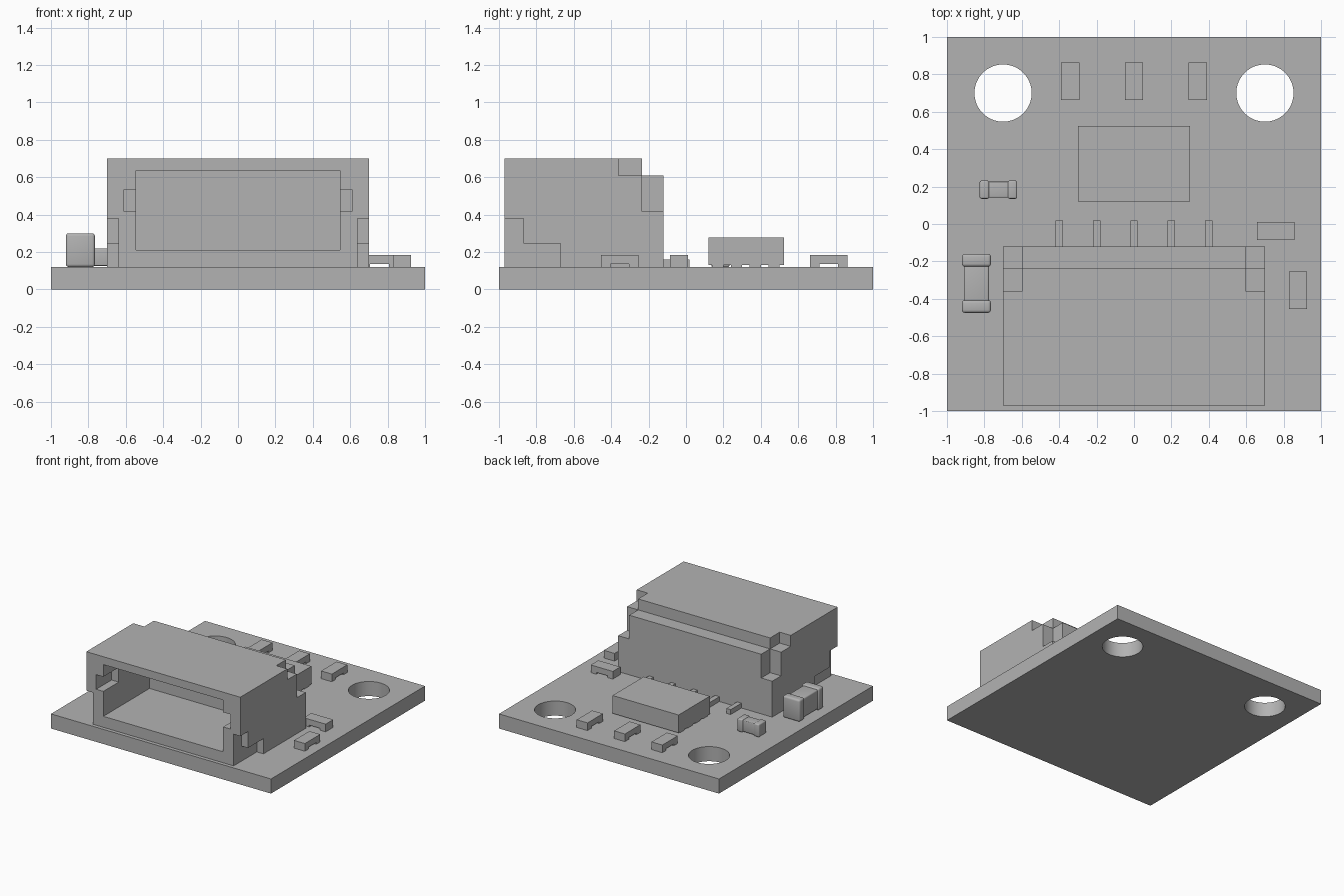
import bpy
import math

cube = bpy.data.objects.get("Cube")
if cube:
    bpy.data.objects.remove(cube, do_unlink=True)

grey = bpy.data.materials.new("plain_grey")
grey.use_nodes = True
colour = (0.45, 0.45, 0.45, 1)
grey.diffuse_color = colour
grey.node_tree.nodes["Principled BSDF"].inputs["Base Color"].default_value = colour

BOARD_TOP = 0.12


def box(name, x, y, z):
    """Box from (low, high) ranges along each axis."""
    verts = [(a, b, c) for a in x for b in y for c in z]
    faces = [(0, 1, 3, 2), (4, 6, 7, 5), (0, 4, 5, 1),
             (2, 3, 7, 6), (0, 2, 6, 4), (1, 5, 7, 3)]
    mesh = bpy.data.meshes.new(name)
    mesh.from_pydata(verts, [], faces)
    mesh.materials.append(grey)
    obj = bpy.data.objects.new(name, mesh)
    bpy.context.collection.objects.link(obj)
    return obj


def activate(obj):
    bpy.ops.object.select_all(action='DESELECT')
    obj.select_set(True)
    bpy.context.view_layer.objects.active = obj


def cut(obj, cutter):
    """Subtract a cutter and throw it away."""
    mod = obj.modifiers.new("cut", 'BOOLEAN')
    mod.operation, mod.solver, mod.object = 'DIFFERENCE', 'EXACT', cutter
    activate(obj)
    bpy.ops.object.modifier_apply(modifier=mod.name)
    bpy.data.objects.remove(cutter, do_unlink=True)


def mirrored(x, side):
    return tuple(sorted(side * v for v in x))


# Circuit board with two mounting holes
board = box("circuit_board", (-1, 1), (-1, 1), (0, BOARD_TOP))
for side in (-1, 1):
    bpy.ops.mesh.primitive_cylinder_add(vertices=64, radius=0.153, depth=1,
                                        location=(side * 0.7, 0.7, 0))
    drill = bpy.context.object
    drill.data.materials.append(grey)
    cut(board, drill)
activate(board)
bpy.ops.object.shade_smooth_by_angle(angle=math.radians(30))

# Connector shell: socket cavity, rear step, then mirrored notches
shell = box("connector_shell", (-0.7, 0.7), (-0.97, -0.12), (BOARD_TOP, 0.70))
cut(shell, box("cutter", (-0.545, 0.545), (-1.2, -0.37), (0.21, 0.635)))
cut(shell, box("cutter", (-1, 1), (-0.235, 0.1), (0.61, 1)))
notches = [
    ((0.5, 0.61), (-1.2, -0.77), (0.415, 0.535)),   # key slot beside the socket
    ((0.60, 1), (-0.36, 0.1), (0.61, 1)),           # upper rear corner
    ((0.60, 1), (-0.235, 0.1), (0.415, 1)),         # lower rear corner
    ((0.64, 1), (-1.2, -0.87), (0, 0.38)),          # tall front foot
    ((0.64, 1), (-1.2, -0.67), (0, 0.245)),         # long front foot
]
for side in (-1, 1):
    for x, y, z in notches:
        cut(shell, box("cutter", mirrored(x, side), y, z))

# Connector pins
for i in range(5):
    x = (i - 2) * 0.2
    box("connector_pin", (x - 0.02, x + 0.02), (-0.12, 0.02), (BOARD_TOP, 0.16))

# Chip on small pads
box("chip_body", (-0.3, 0.3), (0.12, 0.525), (0.13, 0.277))
for side in (-1, 1):
    for i in range(4):
        y = 0.17 + i * 0.1
        box("chip_pad", mirrored((0.2, 0.295), side),
            (y - 0.03, y + 0.03), (BOARD_TOP, 0.13))


# Chip resistors: low bridges standing on their two ends
def resistor(x, y, along_x):
    hx, hy = (0.1, 0.049) if along_x else (0.049, 0.1)
    part = box("resistor", (x - hx, x + hx), (y - hy, y + hy), (BOARD_TOP, 0.183))
    gx, gy = (0.05, 0.2) if along_x else (0.2, 0.05)
    cut(part, box("cutter", (x - gx, x + gx), (y - gy, y + gy), (0, 0.135)))


for x in (-0.34, 0, 0.34):
    resistor(x, 0.763, False)
resistor(0.757, -0.037, True)
resistor(0.877, -0.355, False)


# Capacitors: slim body between two rounded end caps
def soften(obj, width):
    mod = obj.modifiers.new("rounding", 'BEVEL')
    mod.width, mod.segments = width, 3
    activate(obj)
    bpy.ops.object.modifier_apply(modifier=mod.name)
    bpy.ops.object.shade_smooth_by_angle(angle=math.radians(40))


def capacitor(x, y, top, cap, inset, along_x):
    span = x if along_x else y
    z = (BOARD_TOP, top)
    slim = [(r[0] + inset, r[1] - inset) for r in (x, y, z)]
    soften(box("capacitor_body", *slim), inset)
    for end in ((span[0], span[0] + cap), (span[1] - cap, span[1])):
        part = box("capacitor_end", end if along_x else x, y if along_x else end, z)
        soften(part, inset * 1.5)


capacitor((-0.92, -0.765), (-0.475, -0.16), 0.30, 0.068, 0.010, False)
capacitor((-0.825, -0.625), (0.135, 0.232), 0.225, 0.05, 0.006, True)
